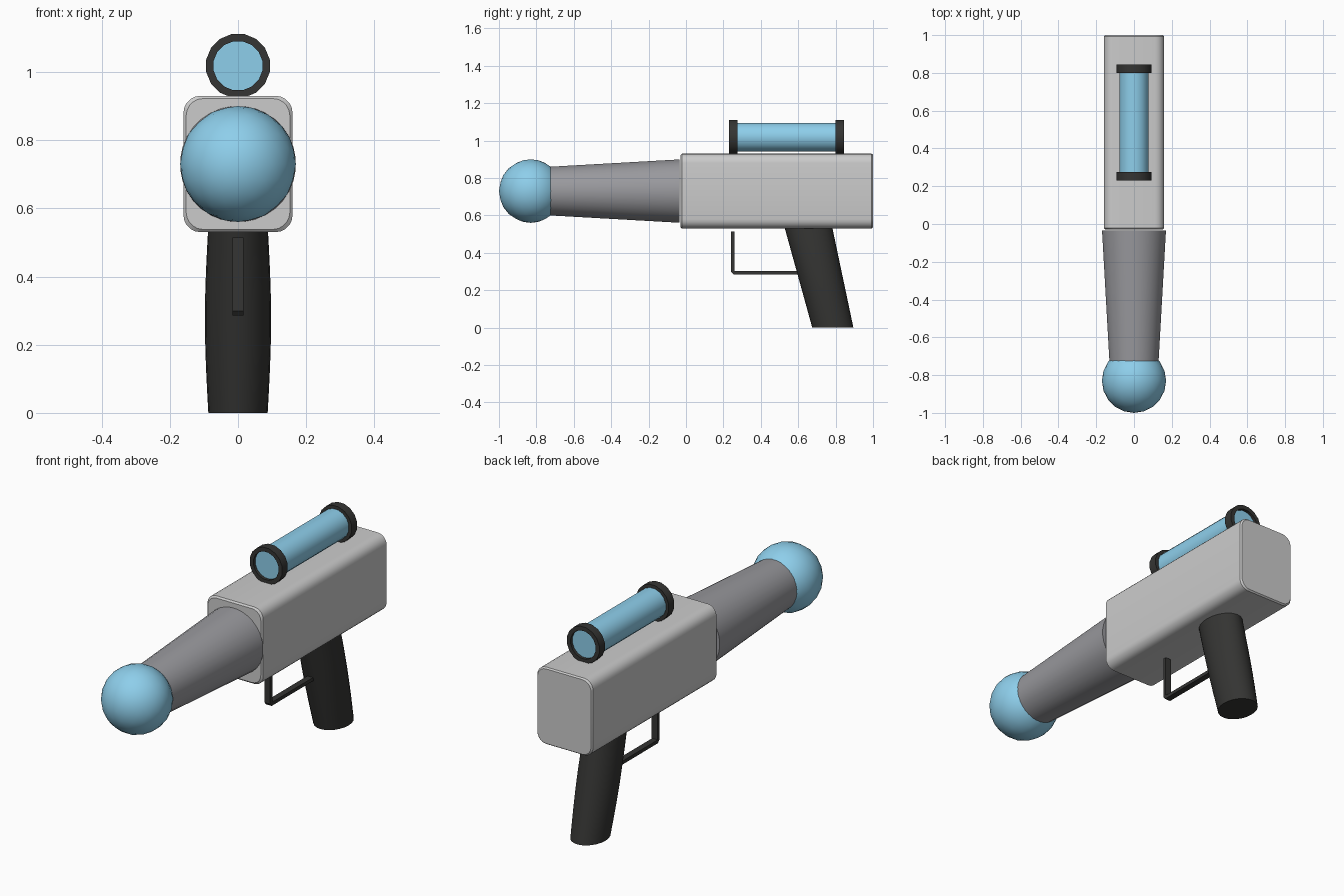
import bpy
from math import cos, sin, pi, radians

if "Cube" in bpy.data.objects:
    bpy.data.objects.remove(bpy.data.objects["Cube"])


def mat(name, rgb):
    m = bpy.data.materials.new(name)
    m.diffuse_color = (*rgb, 1)
    m.use_nodes = True
    m.node_tree.nodes["Principled BSDF"].inputs["Base Color"].default_value = m.diffuse_color
    return m


blue = mat("blue_glass", (0.27, 0.62, 0.83))
dark = mat("dark_plastic", (0.035, 0.035, 0.033))
metal = mat("barrel_metal", (0.32, 0.32, 0.34))


def finish(ob, material=None, angle=35):
    if material:
        ob.data.materials.append(material)
    bpy.ops.object.select_all(action='DESELECT')
    ob.select_set(True)
    bpy.context.view_layer.objects.active = ob
    bpy.ops.object.shade_smooth_by_angle(angle=radians(angle))
    return ob


def loft(name, loops, material=None, closed=False, angle=35):
    """Skin equal-length loops; cap the ends, or join last to first."""
    n, k = len(loops[0]), len(loops)
    verts = [p for lp in loops for p in lp]
    faces = [(i * n + j, i * n + (j + 1) % n,
              (i + 1) % k * n + (j + 1) % n, (i + 1) % k * n + j)
             for i in range(k if closed else k - 1) for j in range(n)]
    if not closed:
        faces += [tuple(range(n))[::-1], tuple(range((k - 1) * n, k * n))]
    me = bpy.data.meshes.new(name)
    me.from_pydata(verts, [], faces)
    ob = bpy.data.objects.new(name, me)
    bpy.context.collection.objects.link(ob)
    bpy.context.view_layer.objects.active = ob
    ob.select_set(True)
    bpy.ops.object.mode_set(mode='EDIT')
    bpy.ops.mesh.select_all(action='SELECT')
    bpy.ops.mesh.normals_make_consistent(inside=False)
    bpy.ops.object.mode_set(mode='OBJECT')
    return finish(ob, material, angle)


def circle(y, r, z, n):
    return [(r * cos(2 * pi * (i + .5) / n), y, z + r * sin(2 * pi * (i + .5) / n))
            for i in range(n)]


def rounded_rect(y, hx, hz, r, z):
    pts = []
    for q, (sx, sz) in enumerate([(1, 1), (-1, 1), (-1, -1), (1, -1)]):
        for i in range(6):
            a = (q + i / 5) * pi / 2
            pts.append((sx * (hx - r) + r * cos(a), y, z + sz * (hz - r) + r * sin(a)))
    return pts


# Body: rounded box with slightly eased ends
loft("body", [rounded_rect(y, 0.16 - d, 0.2 - d, 0.05, 0.73)
              for y, d in [(-0.03, 0.008), (-0.022, 0), (0.992, 0), (1.0, 0.006)]])

# Tapered barrel
loft("barrel", [circle(-0.035, 0.17, 0.73, 32), circle(-0.74, 0.13, 0.73, 32)], metal)

# Ball at the muzzle
bpy.ops.mesh.primitive_ico_sphere_add(subdivisions=3, radius=0.17, location=(0, -0.83, 0.73))
ball = bpy.context.object
ball.name = "muzzle_ball"
finish(ball, blue)

# Scope tube and its two end rings
SZ = 1.018
loft("scope_tube", [circle(0.245, 0.078, SZ, 16), circle(0.83, 0.078, SZ, 16)], blue)
for name, y0, y1 in [("scope_front_ring", 0.23, 0.275), ("scope_rear_ring", 0.80, 0.845)]:
    loft(name, [circle(y, r, SZ, 16) for y, r in
                [(y0, 0.073), (y0, 0.095), (y1, 0.095), (y1, 0.073)]], dark, closed=True)

# Slanted oval grip, swelling in the middle
levels = []
for i in range(9):
    t = i / 8
    z = 0.55 * t
    cy, ry = 0.785 - 0.134 * t, 0.11 + 0.018 * t
    rx = 0.087 + 0.010 * sin(pi * t)
    levels.append([(rx * cos(2 * pi * j / 24), cy + ry * sin(2 * pi * j / 24), z)
                   for j in range(24)])
loft("grip", levels, dark)

# Trigger guard: flat strip bent into an L
W, T = 0.016, 0.009
path = [(0.25, 0.515, 1, 0), (0.25, 0.302, 1, 0.3), (0.258, 0.294, 0.5, 1), (0.63, 0.294, 0, 1)]
guard = [[(-W, y - T * ny, z - T * nz), (W, y - T * ny, z - T * nz),
          (W, y + T * ny, z + T * nz), (-W, y + T * ny, z + T * nz)]
         for y, z, ny, nz in path]
loft("trigger_guard", guard, dark, angle=20)
